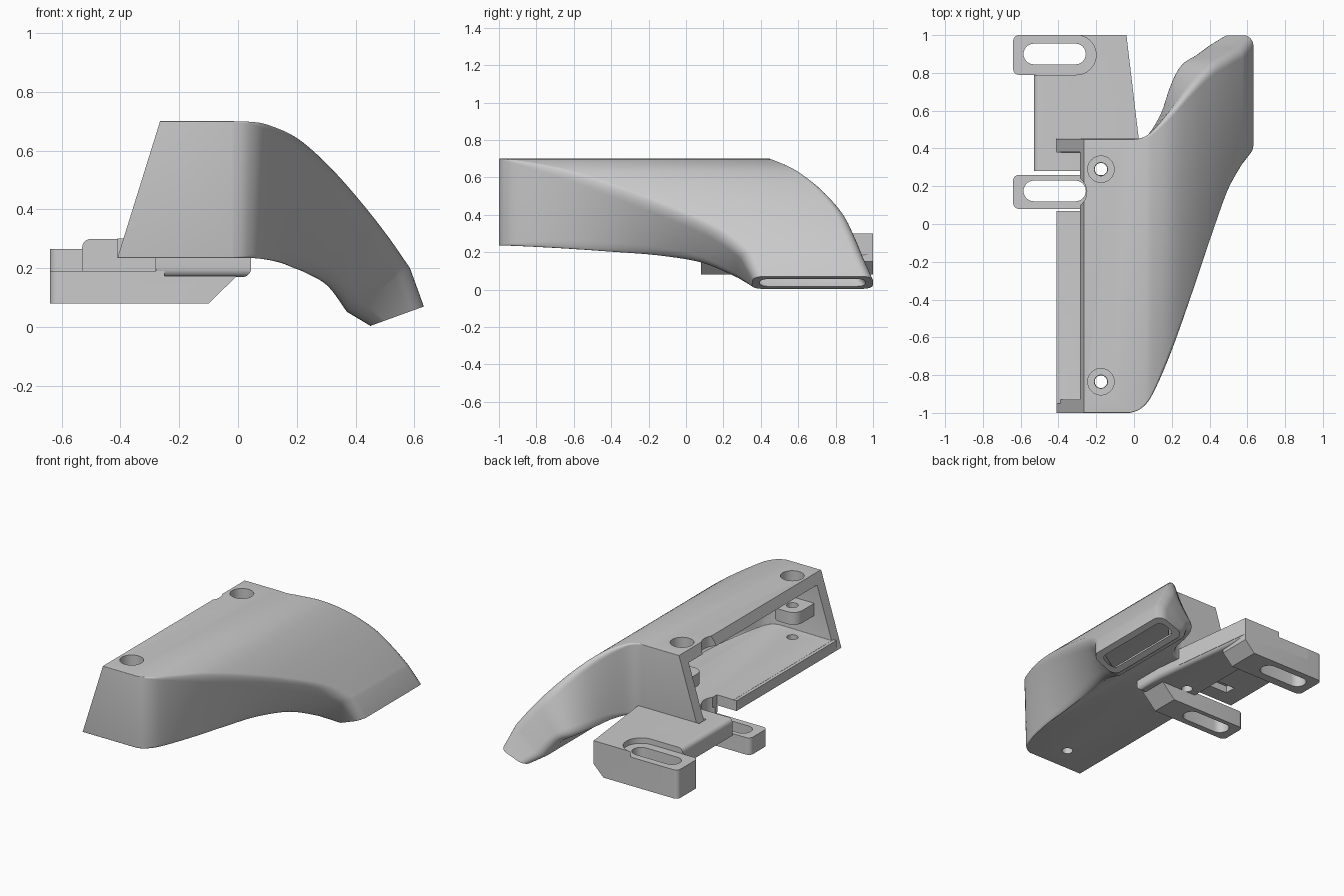
import bpy, bmesh, math
from mathutils import Vector

if "Cube" in bpy.data.objects:
    bpy.data.objects.remove(bpy.data.objects["Cube"], do_unlink=True)

grey = bpy.data.materials.new("plain_grey")
grey.use_nodes = True
grey.diffuse_color = (0.59, 0.59, 0.59, 1)
grey.node_tree.nodes["Principled BSDF"].inputs["Base Color"].default_value = (0.59, 0.59, 0.59, 1)


def finish(name, bm):
    bmesh.ops.recalc_face_normals(bm, faces=bm.faces)
    mesh = bpy.data.meshes.new(name)
    bm.to_mesh(mesh)
    bm.free()
    mesh.materials.append(grey)
    obj = bpy.data.objects.new(name, mesh)
    bpy.context.collection.objects.link(obj)
    return obj


def prism(name, pts, lo, hi, axis="z", radius=0.03, pick=None):
    """Extrude an outline along z (points x, y) or y (points x, z), rounding chosen edges."""
    bm = bmesh.new()
    place = (lambda p, h: (p[0], p[1], h)) if axis == "z" else (lambda p, h: (p[0], h, p[1]))
    face = bm.faces.new([bm.verts.new(place(p, lo)) for p in pts])
    new = bmesh.ops.extrude_face_region(bm, geom=[face])["geom"]
    shift = Vector(place((0, 0), hi - lo))
    bmesh.ops.translate(bm, vec=shift, verts=[v for v in new if isinstance(v, bmesh.types.BMVert)])
    if pick:
        edges = [e for e in bm.edges if pick(*[v.co for v in e.verts])]
        bmesh.ops.bevel(bm, geom=edges, offset=radius, segments=5, profile=0.5, affect="EDGES")
    return finish(name, bm)


def slot(name, x0, x1, y, r, z0, z1):
    """Rounded slot outline with flat top and bottom."""
    pts = []
    for cx, start in ((x1 - r, -90), (x0 + r, 90)):
        for i in range(13):
            a = math.radians(start + 15 * i)
            pts.append((cx + r * math.cos(a), y + r * math.sin(a)))
    return prism(name, pts, z0, z1)


def disc(name, x, y, r, z0, z1):
    n = 32
    return prism(name, [(x + r * math.cos(math.tau * i / n), y + r * math.sin(math.tau * i / n))
                        for i in range(n)], z0, z1)


def cut(obj, cutters):
    for c in cutters:
        c.hide_render = True
        m = obj.modifiers.new("cut", "BOOLEAN")
        m.operation, m.solver, m.object = "DIFFERENCE", "EXACT", c
    bpy.context.view_layer.update()
    dg = bpy.context.evaluated_depsgraph_get()
    mesh = bpy.data.meshes.new_from_object(obj.evaluated_get(dg))
    obj.modifiers.clear()
    obj.data = mesh
    for c in cutters:
        bpy.data.objects.remove(c, do_unlink=True)


# Duct sections: bottom x, z, front y, back y, top x, z, front y, back y, corner radius, wall
inlet = (-0.41, 0.235, -1, 0.45, -0.265, 0.70, -1, 0.45, 0.004, 0.07)
bend = [
    (-0.02, 0.235, -1.0, 0.45, -0.02, 0.70, -1.0, 0.45, 0.004, 0.07),
    (0.03, 0.235, -0.975, 0.452, 0.04, 0.698, -0.975, 0.455, 0.008, 0.07),
    (0.08, 0.232, -0.90, 0.48, 0.10, 0.688, -0.90, 0.495, 0.02, 0.06),
    (0.14, 0.22, -0.70, 0.59, 0.20, 0.643, -0.68, 0.61, 0.045, 0.055),
    (0.185, 0.203, -0.46, 0.74, 0.305, 0.552, -0.40, 0.735, 0.055, 0.05),
    (0.235, 0.182, -0.20, 0.85, 0.41, 0.435, -0.10, 0.84, 0.06, 0.045),
    (0.305, 0.14, 0.05, 0.90, 0.505, 0.315, 0.16, 0.90, 0.06, 0.04),
    (0.37, 0.052, 0.26, 0.95, 0.585, 0.20, 0.30, 0.945, 0.06, 0.04),
]
outlet = (0.45, 0.004, 0.35, 0.999, 0.632, 0.07, 0.36, 0.999, 0.055, 0.04)


def spline(rows, steps):
    out = []
    for i in range(len(rows) - 1):
        a, b, c, d = (rows[max(0, min(len(rows) - 1, k))] for k in (i - 1, i, i + 1, i + 2))
        for s in range(steps):
            t = s / steps
            out.append([q + 0.5 * t * (r - p + t * (2 * p - 5 * q + 4 * r - w + t * (3 * (q - r) + w - p)))
                        for p, q, r, w in zip(a, b, c, d)])
    return out + [rows[-1]]


def ring(row, inner):
    """Rounded four-sided section, optionally inset by the wall."""
    bx, bz, bf, bb, tx, tz, tf, tb, rad, wall = row
    if inner:
        rad = max(0.004, rad - wall * 0.3)
    else:
        wall = 0
    low, high = Vector((bx, 0, bz)), Vector((tx, 0, tz))
    length = (high - low).length
    up = (high - low) / length
    pts = []
    for start, at_top, back in ((180, 0, 0), (270, 0, 1), (0, 1, 1), (90, 1, 0)):
        for i in range(7):
            a = math.radians(start + 15 * i)
            h = (length - wall - rad if at_top else wall + rad) + rad * math.sin(a)
            f = h / length
            front, rear = bf + (tf - bf) * f + wall, bb + (tb - bb) * f - wall
            y = (rear - rad if back else front + rad) + rad * math.cos(a)
            p = low + up * h
            pts.append((p.x, y, p.z))
    return pts


# Hollow duct body
rows = [inlet] + spline(bend, 5) + [outlet]
rings = [ring(r, False) for r in rows] + [ring(r, True) for r in reversed(rows)]
bm = bmesh.new()
loops = [[bm.verts.new(p) for p in pts] for pts in rings]
for k, a in enumerate(loops):
    b = loops[(k + 1) % len(loops)]
    for i in range(len(a)):
        j = (i + 1) % len(a)
        bm.faces.new((a[i], a[j], b[j], b[i]))
duct = finish("duct_body", bm)
screws = (-0.835, 0.29)
cutters = [prism("notch_cutter", [(-0.5, 0.07), (-0.27, 0.07), (-0.27, 0.375), (-0.5, 0.375)], 0.1, 0.34),
           slot("lug_clearance_cutter", -0.9, -0.25, 0.17, 0.09, 0.1, 0.8)]
for y in screws:
    cutters += [disc("head_cutter", -0.175, y, 0.07, 0.55, 0.8),
                disc("floor_cutter", -0.175, y, 0.033, 0.1, 0.4)]
cut(duct, cutters)

# Upright lip along the open edge of the floor
lip = prism("floor_lip", [(-0.41, 0.236), (-0.385, 0.301), (-0.41, 0.301)], -0.95, 0.07, axis="y")
parts = [duct, lip]

# Screw tabs standing out from the end walls inside the duct
for y, wall_y, name in ((screws[0], -0.96, "front_screw_tab"), (screws[1], 0.41, "rear_screw_tab")):
    inner_y = y + (0.09 if y > wall_y else -0.09)
    tab = prism(name, [(-0.265, wall_y), (-0.085, wall_y), (-0.085, inner_y), (-0.265, inner_y)],
                0.43, 0.51, pick=lambda a, b: abs(a.z - b.z) > 0.05 and abs(a.y - inner_y) < 0.01,
                radius=0.06)
    cut(tab, [disc("screw_cutter", -0.175, y, 0.035, 0.3, 0.6)])
    parts.append(tab)


def upper_left(a, b):
    return min(a.z, b.z) > 0.29 and max(a.x, b.x) < -0.5


# Mounting plate behind the body, with a rounded upper left edge
plate = prism("mounting_plate", [(-0.53, 0.452), (0.025, 0.452), (-0.04, 1.0), (-0.53, 1.0)], 0.19, 0.30,
              pick=upper_left)
cut(plate, [slot("pocket_cutter", -0.9, -0.2, 0.895, 0.105, 0.265, 0.4),
            slot("slot_cutter", -0.585, -0.255, 0.9, 0.055, 0.0, 0.5)])
ledge = prism("plate_ledge", [(-0.53, 0.28), (-0.28, 0.28), (-0.28, 0.38), (-0.41, 0.38),
                              (-0.41, 0.455), (-0.53, 0.455)], 0.19, 0.30, pick=upper_left)

# Rounded rib under the body
rib = prism("under_rib", [(-0.28, 0.08), (0.045, 0.08), (0.045, 0.28), (-0.04, 1.0), (-0.28, 1.0)],
            0.17, 0.236, pick=lambda a, b: a.z < 0.18 and b.z < 0.18 and min(a.y, b.y) < 0.9)
cut(rib, [slot("rib_slot_cutter", -0.585, -0.255, y, 0.055, 0.0, 0.5) for y in (0.175, 0.9)]
    + [slot("rib_clearance_cutter", -0.9, -0.25, 0.17, 0.09, 0.19, 0.5),
       disc("rib_screw_cutter", -0.175, screws[1], 0.033, 0.0, 0.5)])
parts += [plate, ledge, rib]

# Two slotted mounting lugs with sloping inner ends
rear_end = [(-0.11, 0.08), (-0.04, 0.15), (-0.04, 0.2), (-0.2, 0.265)]
front_end = [(-0.10, 0.08), (-0.005, 0.173), (-0.25, 0.173), (-0.25, 0.19)]
for name, y0, y1, end, mid in (("rear_lug", 0.79, 1.0, rear_end, 0.9),
                               ("front_lug", 0.08, 0.26, front_end, 0.175)):
    lug = prism(name, [(-0.64, 0.08)] + end + [(-0.64, end[-1][1])], y0, y1, axis="y",
                pick=lambda a, b: abs(a.z - b.z) > 0.05 and max(a.x, b.x) < -0.6)
    cut(lug, [slot("lug_cutter", -0.585, -0.255, mid, 0.055, 0.0, 0.5)])
    parts.append(lug)

# Smooth shading with sharp edges kept
bpy.ops.object.select_all(action="DESELECT")
for p in parts:
    p.select_set(True)
bpy.context.view_layer.objects.active = duct
bpy.ops.object.shade_smooth_by_angle(angle=math.radians(30))
